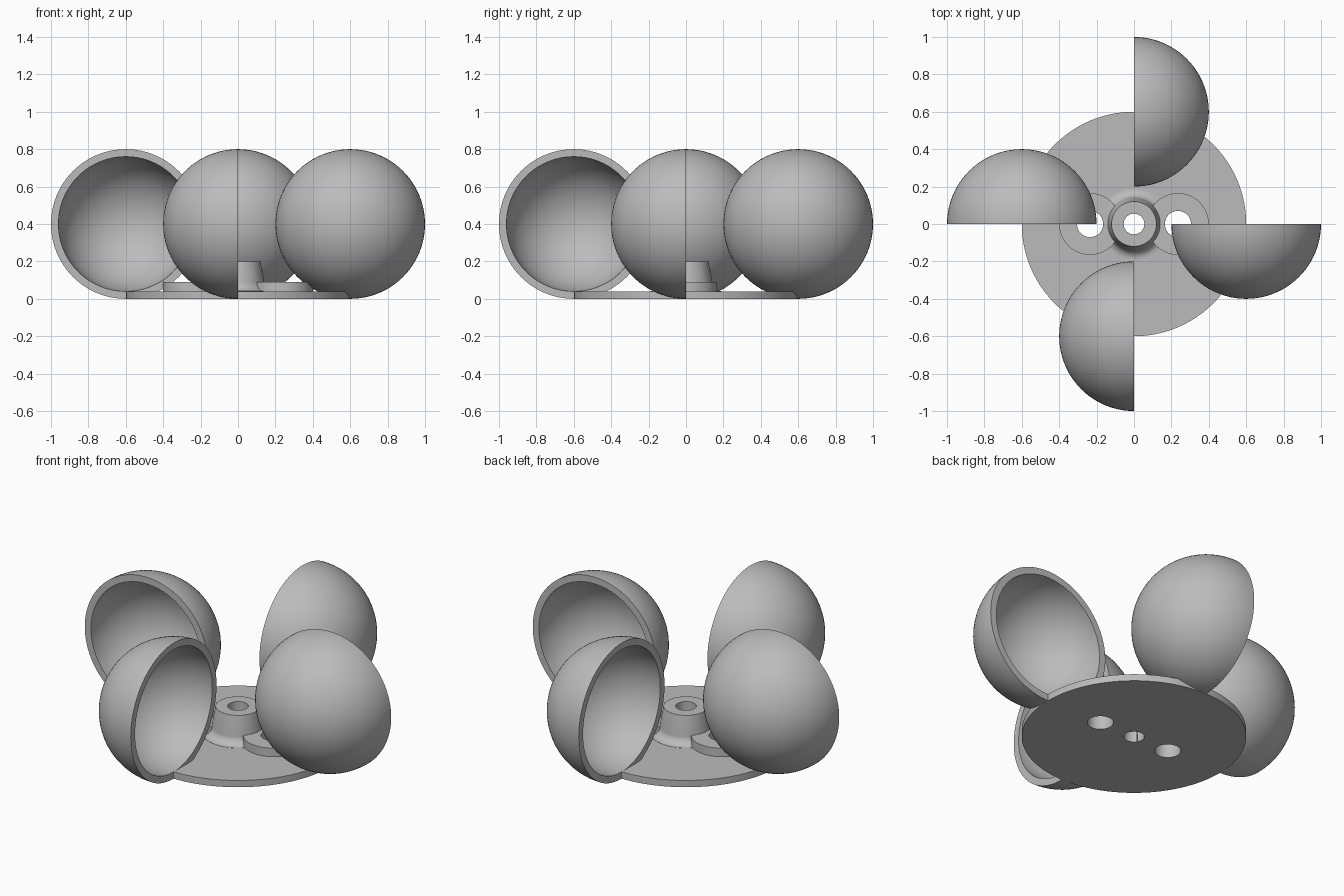
import bpy, bmesh, math
from mathutils import Matrix, Vector

default_cube = bpy.data.objects.get("Cube")
if default_cube:
    bpy.data.objects.remove(default_cube, do_unlink=True)

grey = bpy.data.materials.new("plain grey")
grey.use_nodes = True
grey.diffuse_color = (0.5, 0.5, 0.5, 1)
grey.node_tree.nodes["Principled BSDF"].inputs["Base Color"].default_value = (0.5, 0.5, 0.5, 1)


def arc(cx, cz, radius, start, end, steps):
    """Profile points (r, z) along a circular arc, angles in degrees."""
    angles = [math.radians(start + (end - start) * i / steps) for i in range(steps + 1)]
    return [(cx + radius * math.cos(a), cz + radius * math.sin(a)) for a in angles]


def lathe(name, profile, matrix=Matrix(), segments=96, closed=True):
    """Spin an (r, z) profile about z into a smooth-shaded object."""
    bm = bmesh.new()
    verts = [bm.verts.new((r, 0, z)) for r, z in profile]
    edges = [bm.edges.new(pair) for pair in zip(verts, verts[1:])]
    if closed:
        edges.append(bm.edges.new((verts[-1], verts[0])))
    bmesh.ops.spin(bm, geom=verts + edges, cent=(0, 0, 0), axis=(0, 0, 1),
                   angle=math.tau, steps=segments, use_merge=True)
    bmesh.ops.remove_doubles(bm, verts=bm.verts, dist=1e-5)
    bmesh.ops.recalc_face_normals(bm, faces=bm.faces)
    bm.transform(matrix)
    mesh = bpy.data.meshes.new(name)
    bm.to_mesh(mesh)
    bm.free()
    mesh.materials.append(grey)
    obj = bpy.data.objects.new(name, mesh)
    bpy.context.collection.objects.link(obj)
    return obj


def cylinder(name, radius, bottom, top, x=0):
    profile = [(0, bottom), (radius, bottom), (radius, top), (0, top)]
    return lathe(name, profile, Matrix.Translation((x, 0, 0)), closed=False)


def combine(target, tool, operation):
    """Apply a boolean and discard the tool."""
    tool.hide_render = True
    mod = target.modifiers.new(operation, 'BOOLEAN')
    mod.operation, mod.object, mod.solver = operation, tool, 'EXACT'
    bpy.context.view_layer.objects.active = target
    bpy.ops.object.modifier_apply(modifier=mod.name)
    bpy.data.objects.remove(tool, do_unlink=True)


def smooth(obj):
    bpy.ops.object.select_all(action='DESELECT')
    obj.select_set(True)
    bpy.context.view_layer.objects.active = obj
    bpy.ops.object.shade_smooth_by_angle(angle=math.radians(20))


# Base plate with a filleted, tapered hub and two round bosses
base = cylinder("base_plate", 0.6, 0, 0.04)
hub_profile = [(0, 0.02), (0.19, 0.02)] + arc(0.19, 0.091, 0.05, 270, 180, 10) + [(0.12, 0.2), (0, 0.2)]
combine(base, lathe("hub", hub_profile, closed=False), 'UNION')
for x in (-0.235, 0.235):
    combine(base, cylinder("boss", 0.165, 0.02, 0.09, x), 'UNION')

# Shaft bore and the two mounting holes
for x, radius in ((0, 0.055), (-0.235, 0.07), (0.235, 0.07)):
    combine(base, cylinder("hole_cutter", radius, -0.1, 0.4, x), 'DIFFERENCE')
smooth(base)

# Four hollow hemispherical cups, each opening along the direction of rotation
cup_profile = arc(0, 0, 0.4, -90, 0, 24) + arc(0, 0, 0.36, 0, -90, 24)
for i, side in enumerate(("left", "back", "right", "front")):
    place = (Matrix.Rotation(i * math.pi / 2, 4, 'Z')
             @ Matrix.Translation(Vector((0.6, 0, 0.4)))
             @ Matrix.Rotation(-math.pi / 2, 4, 'X'))
    smooth(lathe(side + "_cup", cup_profile, place, closed=False))
